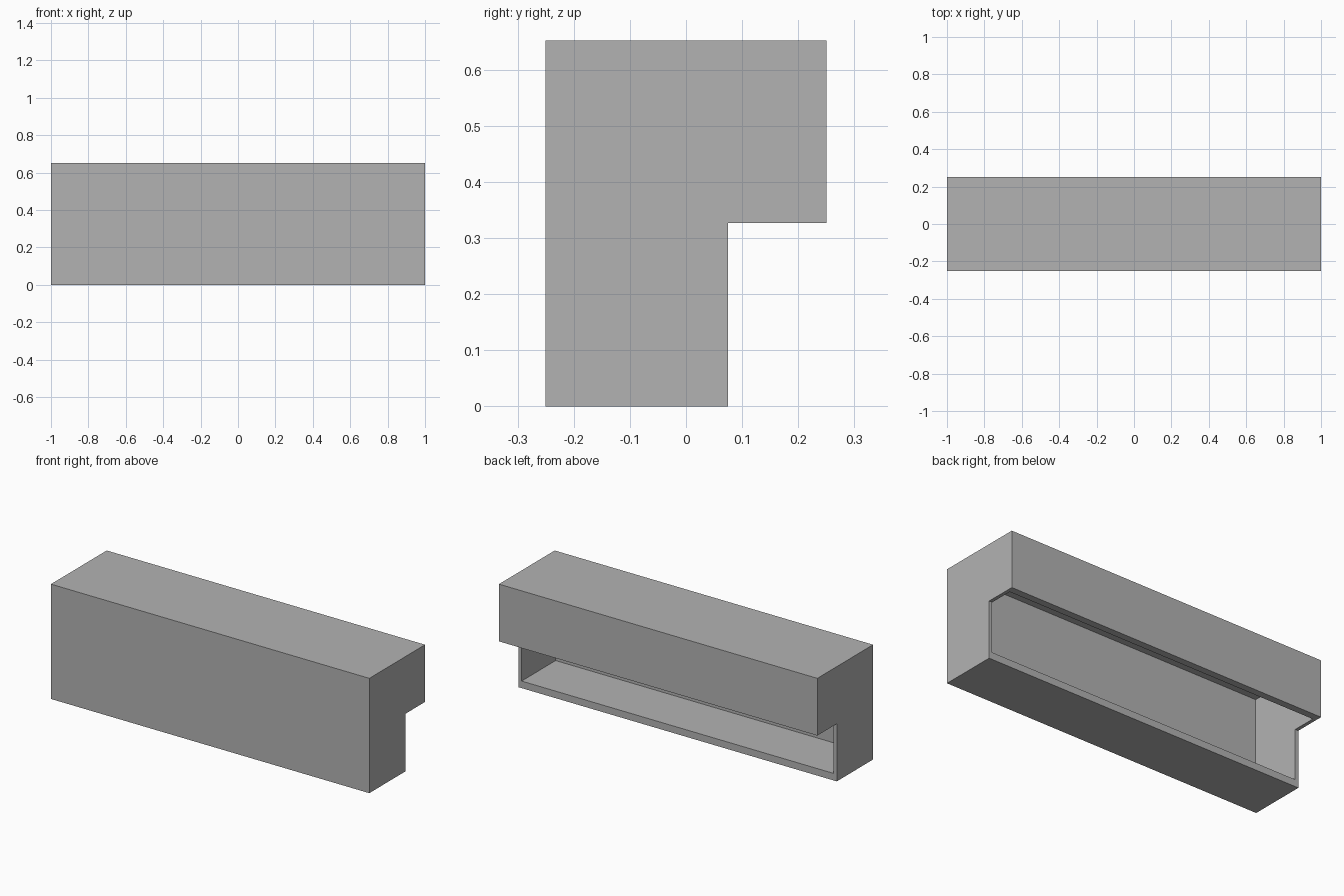
import bpy
import bmesh

default = bpy.data.objects.get("Cube")
if default:
    bpy.data.objects.remove(default, do_unlink=True)

HEIGHT, HALF_DEPTH = 0.652, 0.25
STEP_Y, STEP_Z = 0.075, 0.327
WALL, THICK = 0.02, 0.04      # thin panels; thicker floor and rear lip

grey = bpy.data.materials.new("plain_grey")
grey.use_nodes = True
grey.diffuse_color = (0.45, 0.45, 0.45, 1)
grey.node_tree.nodes["Principled BSDF"].inputs["Base Color"].default_value = grey.diffuse_color


def extrude_profile(name, profile, half_length):
    """Extrude a (y, z) outline along x, centred on x = 0."""
    bm = bmesh.new()
    face = bm.faces.new([bm.verts.new((-half_length, y, z)) for y, z in profile])
    result = bmesh.ops.extrude_face_region(bm, geom=[face])
    moved = [v for v in result["geom"] if isinstance(v, bmesh.types.BMVert)]
    bmesh.ops.translate(bm, verts=moved, vec=(2 * half_length, 0, 0))
    bmesh.ops.recalc_face_normals(bm, faces=bm.faces)
    mesh = bpy.data.meshes.new(name)
    bm.to_mesh(mesh)
    bm.free()
    mesh.materials.append(grey)
    obj = bpy.data.objects.new(name, mesh)
    bpy.context.collection.objects.link(obj)
    return obj


# Stepped outer body
body = extrude_profile("cabinet_shell", [
    (-HALF_DEPTH, 0), (STEP_Y, 0), (STEP_Y, STEP_Z),
    (HALF_DEPTH, STEP_Z), (HALF_DEPTH, HEIGHT), (-HALF_DEPTH, HEIGHT)], 1)

# Hollow, breaking out through the back and the underside of the overhang
front, back = -HALF_DEPTH + WALL, HALF_DEPTH - THICK
low, high = THICK, HEIGHT - WALL
cutter = extrude_profile("hollow_cutter", [
    (front, low), (back, low), (back, high), (front, high)], 1 - WALL)
cutter.hide_render = True

hollow = body.modifiers.new("hollow", "BOOLEAN")
hollow.operation = "DIFFERENCE"
hollow.solver = "EXACT"
hollow.object = cutter
bpy.context.view_layer.objects.active = body
bpy.ops.object.modifier_apply(modifier=hollow.name)
bpy.data.objects.remove(cutter, do_unlink=True)
